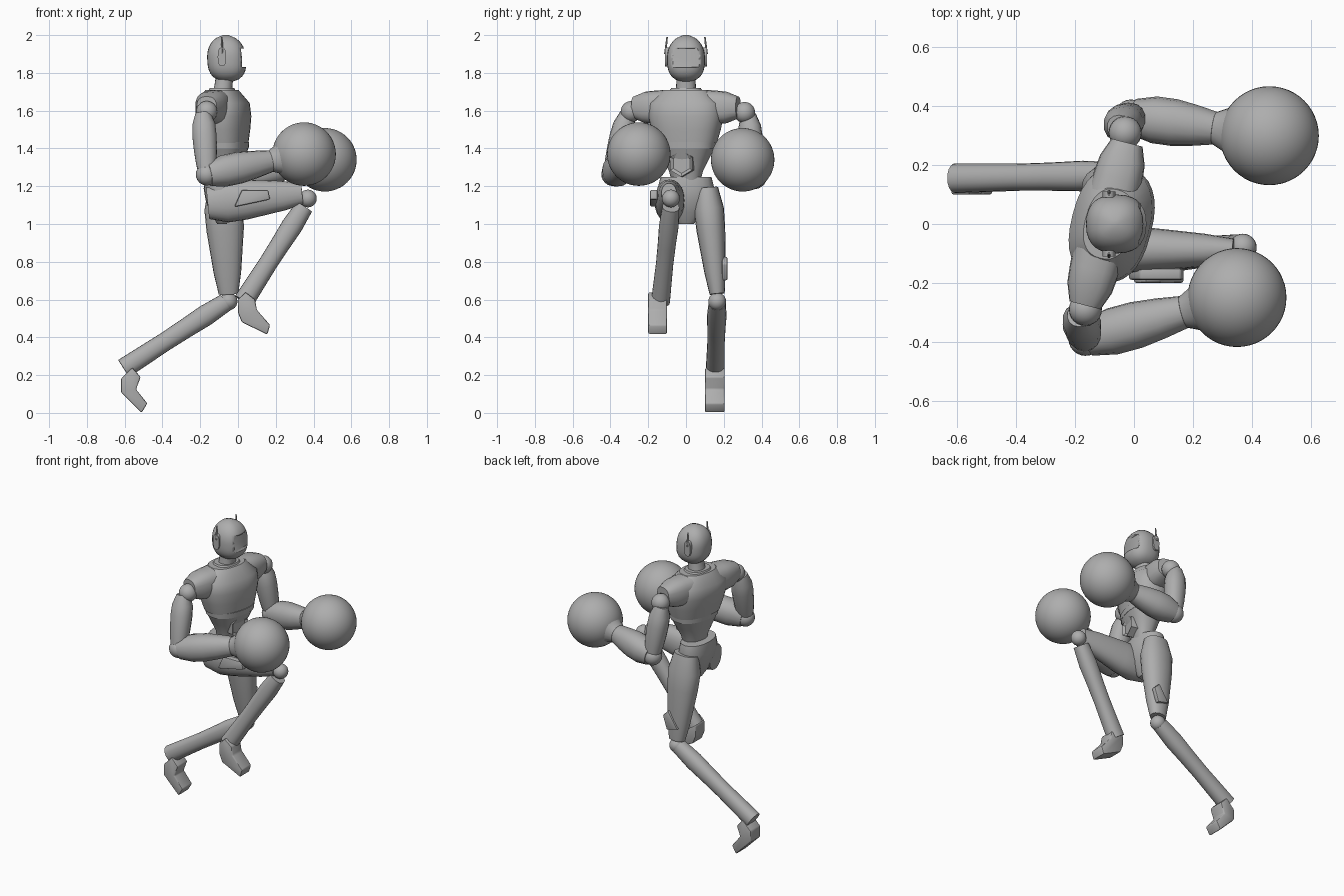
import bpy, bmesh, math
from mathutils import Vector

if "Cube" in bpy.data.objects:
    bpy.data.objects.remove(bpy.data.objects["Cube"])

grey = bpy.data.materials.new("plain_grey")
grey.use_nodes = True
colour = (.42, .42, .42, 1)
grey.diffuse_color = colour
grey.node_tree.nodes["Principled BSDF"].inputs["Base Color"].default_value = colour

SIDEWAYS, UP = Vector((0, 1, 0)), Vector((0, 0, 1))
ACROSS = Vector((.25, .97, 0))      # shoulder line of the twisted torso
FORWARD = ACROSS.cross(UP)


def finish(name, bm, angle=40):
    """Turn a bmesh into a shaded object with the grey material."""
    bmesh.ops.recalc_face_normals(bm, faces=bm.faces)
    mesh = bpy.data.meshes.new(name)
    bm.to_mesh(mesh)
    bm.free()
    mesh.materials.append(grey)
    part = bpy.data.objects.new(name, mesh)
    bpy.context.collection.objects.link(part)
    bpy.ops.object.select_all(action="DESELECT")
    part.select_set(True)
    bpy.context.view_layer.objects.active = part
    bpy.ops.object.shade_smooth_by_angle(angle=math.radians(angle))
    return part


def rounded(value, power):
    """Push a sine or cosine outward so that the ring becomes squarer."""
    return math.copysign(abs(value) ** (2 / power), value)


def tube(name, start, end, widths, ratio=1, ref=SIDEWAYS, axis=None, power=2.2, sides=20):
    """Evenly spaced rings from start to end; widths lie along ref, ratio sets the depth."""
    bm = bmesh.new()
    start, end = Vector(start), Vector(end)
    along = axis or (end - start).normalized()
    u = (ref - along * ref.dot(along)).normalized()
    v = along.cross(u)
    rings = []
    for i, width in enumerate(widths):
        centre = start.lerp(end, i / (len(widths) - 1))
        ring = []
        for k in range(sides):
            angle = math.tau * k / sides
            offset = (u * rounded(math.cos(angle), power)
                      + v * rounded(math.sin(angle), power) * ratio)
            ring.append(bm.verts.new(centre + offset * width))
        rings.append(ring)
    for low, high in zip(rings, rings[1:]):
        for k in range(sides):
            n = (k + 1) % sides
            bm.faces.new((low[k], low[n], high[n], high[k]))
    bm.faces.new(rings[0])
    bm.faces.new(rings[-1])
    return finish(name, bm)


def ball(name, centre, radius, segments=24):
    bm = bmesh.new()
    bmesh.ops.create_uvsphere(bm, u_segments=segments, v_segments=segments // 2, radius=radius)
    bmesh.ops.translate(bm, verts=bm.verts, vec=centre)
    return finish(name, bm)


def slab(name, outline, near, far, bevel=.008):
    """Extrude a side outline, given in x and z, from near to far in y."""
    bm = bmesh.new()
    face = bm.faces.new([bm.verts.new((x, near, z)) for x, z in outline])
    result = bmesh.ops.extrude_face_region(bm, geom=[face])["geom"]
    moved = [item for item in result if isinstance(item, bmesh.types.BMVert)]
    bmesh.ops.translate(bm, verts=moved, vec=SIDEWAYS * (far - near))
    if bevel:
        bmesh.ops.bevel(bm, geom=bm.edges[:], offset=bevel, segments=2,
                        profile=.5, affect="EDGES")
    return finish(name, bm)


# Head: full jaw below, rounder skull above, with a recessed visor
def head_width(height):
    power = 3 if height < 0 else 2.2
    return .1 * max(.1, 1 - abs(height) ** power) ** .5 if abs(height) < 1 else .015


steps = 16
head = tube("head", (-.055, 0, 1.75), (-.065, 0, 2),
            [head_width(2 * i / steps - 1) for i in range(steps + 1)],
            ratio=1.03, axis=UP, power=2.4, sides=28)
cutter = slab("visor_cutter", [(.022, 1.83), (.08, 1.83), (.08, 1.93), (.016, 1.93)],
              -.07, .07, bevel=0)
cutter.hide_render = True
cutter.hide_set(True)
visor = head.modifiers.new("visor", "BOOLEAN")
visor.object = cutter
visor.operation = "DIFFERENCE"

# Ear pads and antennas
for side, s in (("right", -1), ("left", 1)):
    tube(side + "_ear_pad", (-.085, s * .09, 1.885), (-.085, s * .11, 1.885),
         [.05, .05], ratio=.45, ref=UP, power=2.6, sides=16)
    tube(side + "_antenna", (-.085, s * .11, 1.9), (-.085, s * .1, 1.99),
         [.006, .004], sides=8)

# Neck and torso
tube("neck", (-.085, 0, 1.67), (-.07, 0, 1.79), [.062, .052, .05], ratio=.92, axis=UP)
body = dict(ref=ACROSS, axis=UP, power=2.4, sides=32)
tube("collar", (-.085, 0, 1.68), (-.085, 0, 1.72), [.1, .078], ratio=.8, **body)
tube("chest", (-.065, 0, 1.43), (-.085, 0, 1.71),
     [.165, .185, .2, .195, .12], ratio=.68, **body)
tube("rib_band", (-.06, 0, 1.4), (-.06, 0, 1.435), [.156, .16], ratio=.7, **body)
tube("abdomen", (-.065, 0, 1.22), (-.06, 0, 1.4), [.075, .09, .12, .15], ratio=.72, **body)
tube("pelvis", (-.085, 0, 1), (-.09, 0, 1.25),
     [.04, .1, .135, .15, .135], ratio=.62, axis=UP)

# Hexagonal belly plate with a sunken middle
bm = bmesh.new()
bmesh.ops.create_cone(bm, cap_ends=True, segments=6, radius1=.07, radius2=.07, depth=.05)
top = max(bm.faces, key=lambda face: face.calc_center_median().z)
bmesh.ops.inset_region(bm, faces=[top], thickness=.018)
bmesh.ops.translate(bm, verts=top.verts, vec=UP * -.012)
bmesh.ops.rotate(bm, verts=bm.verts, matrix=FORWARD.to_track_quat("Z", "Y").to_matrix())
bmesh.ops.translate(bm, verts=bm.verts, vec=(.01, -.02, 1.32))
finish("belly_plate", bm, angle=20)


# Arms: shoulder cap and ball, sleeve, elbow, forearm, flared cuff and round glove
def arm(side, s, shoulder, elbow, glove):
    shoulder, elbow, glove = Vector(shoulder), Vector(elbow), Vector(glove)
    root = Vector((-.095, 0, 1.617))
    tube(side + "_shoulder_cap", root + ACROSS * s * .1, root + ACROSS * s * .285,
         [.093, .09, .083, .058], ratio=.94, ref=UP, power=2.6)
    ball(side + "_shoulder_ball", shoulder, .056)
    outward = Vector((-.02, s * .02, -.01))
    tube(side + "_sleeve", shoulder + outward, elbow + UP * .015,
         [.04, .06, .063, .06, .055, .046], ratio=1.04, sides=14)
    ball(side + "_elbow_ball", elbow, .058)
    reach = (glove - elbow).normalized()
    wrist = glove - reach * .19
    tube(side + "_forearm", elbow + reach * .01, wrist,
         [.062, .08, .08, .07, .056], ratio=1.05, sides=16)
    tube(side + "_cuff", wrist, glove - reach * .11, [.056, .075, .115])
    ball(side + "_glove", glove, .168, segments=48)


arm("right", -1, (-.165, -.29, 1.595), (-.165, -.39, 1.262), (.35, -.25, 1.37))
arm("left", 1, (-.03, .31, 1.59), (-.01, .365, 1.25), (.46, .3, 1.34))


# Legs: thigh, knee and shin
def leg(side, hip, thigh_end, knee, shin_start, ankle, depth):
    tube(side + "_thigh", hip, thigh_end, [.06, .08, .076, .066, .056, .04], ratio=depth)
    ball(side + "_knee_ball", knee, .047)
    tube(side + "_shin", shin_start, ankle,
         [.045, .052, .048, .046, .048, .05], ratio=1.08)


leg("right", (-.16, -.085, 1.11), (.34, -.09, 1.16), (.37, -.08, 1.135),
    (.35, -.08, 1.09), (.03, -.135, .59), depth=1.4)
leg("left", (-.08, .11, 1.19), (-.05, .165, .63), (-.05, .165, .59),
    (-.065, .165, .585), (-.605, .155, .235), depth=1.3)

# Pointed feet
slab("right_foot", [(0, .53), (.02, .48), (.155, .415), (.17, .465), (.1, .545),
                    (.09, .6), (.04, .64), (0, .6)], -.2, -.1)
slab("left_foot", [(-.62, .18), (-.62, .11), (-.51, 0), (-.48, .05), (-.54, .125),
                   (-.515, .19), (-.56, .24)], .1, .205)

# Outer thigh guards
slab("right_thigh_guard", [(-.02, 1.09), (.17, 1.13), (.16, 1.18), (.02, 1.18)], -.19, -.15)
slab("left_thigh_guard", [(-.09, .72), (-.01, .7), (.02, .79), (-.02, .83)], .19, .22)
